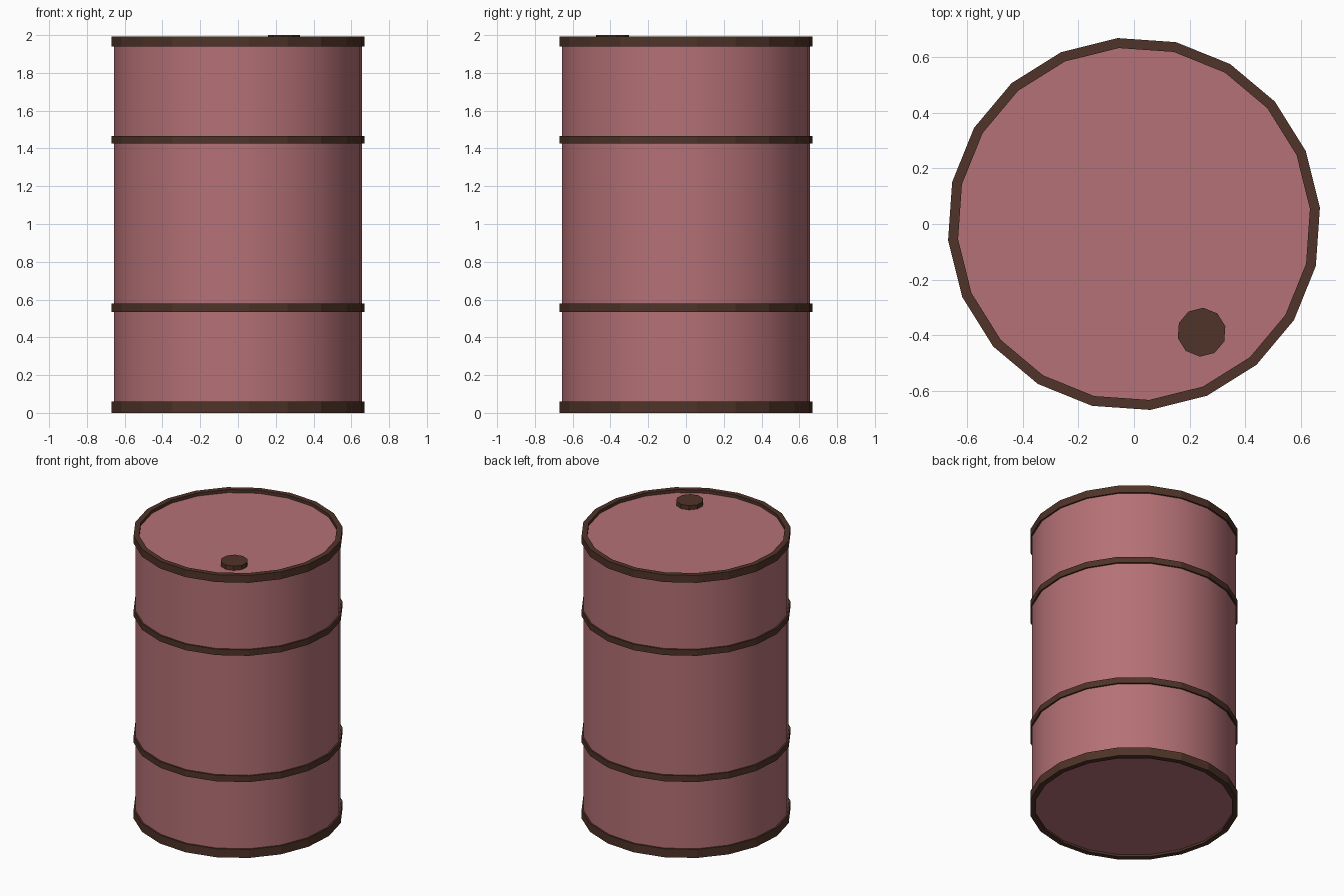
import bpy, bmesh, math

if "Cube" in bpy.data.objects:
    bpy.data.objects.remove(bpy.data.objects["Cube"])

SIDES, PHASE = 20, math.radians(5)


def material(name, rgb):
    m = bpy.data.materials.new(name)
    m.diffuse_color = (*rgb, 1)
    m.use_nodes = True
    m.node_tree.nodes["Principled BSDF"].inputs["Base Color"].default_value = m.diffuse_color
    return m


PINK = material("dusty red paint", (0.46, 0.165, 0.18))
BROWN = material("dark brown metal", (0.078, 0.033, 0.021))


def finish(name, bm, mat, loc=(0, 0, 0)):
    bmesh.ops.recalc_face_normals(bm, faces=bm.faces)
    me = bpy.data.meshes.new(name)
    bm.to_mesh(me)
    bm.free()
    me.materials.append(mat)
    ob = bpy.data.objects.new(name, me)
    ob.location = loc
    bpy.context.collection.objects.link(ob)
    return ob


def circle(bm, r, z, n, phase):
    return [bm.verts.new((r * math.cos(phase + 2 * math.pi * i / n),
                          r * math.sin(phase + 2 * math.pi * i / n), z)) for i in range(n)]


def bridge(bm, a, b):
    n = len(a)
    for i in range(n):
        bm.faces.new((a[i], a[(i + 1) % n], b[(i + 1) % n], b[i]))


def drum(name, r, z0, z1, mat, n=SIDES, phase=PHASE, loc=(0, 0, 0)):
    bm = bmesh.new()
    a, b = circle(bm, r, z0, n, phase), circle(bm, r, z1, n, phase)
    bridge(bm, a, b)
    bm.faces.new(a)
    bm.faces.new(b)
    return finish(name, bm, mat, loc)


def ring(name, r_in, r_out, z0, z1):
    bm = bmesh.new()
    loops = [circle(bm, r, z, SIDES, PHASE)
             for r, z in ((r_in, z0), (r_out, z0), (r_out, z1), (r_in, z1))]
    for i in range(4):
        bridge(bm, loops[i], loops[(i + 1) % 4])
    return finish(name, bm, BROWN)


# barrel body with recessed lid and base
body = drum("barrel_body", 0.66, 0.015, 1.97, PINK)
bpy.context.view_layer.objects.active = body
body.select_set(True)
bpy.ops.object.shade_smooth_by_angle(angle=math.radians(30))

# end rims and hoops
ring("bottom_rim", 0.635, 0.671, 0.0, 0.06)
ring("top_rim", 0.635, 0.671, 1.94, 1.992)
ring("lower_hoop", 0.64, 0.671, 0.535, 0.578)
ring("upper_hoop", 0.64, 0.671, 1.425, 1.467)

# filler cap on the lid
drum("filler_cap", 0.088, 1.96, 2.0, BROWN, 10, math.radians(14), (0.243, -0.389, 0))
